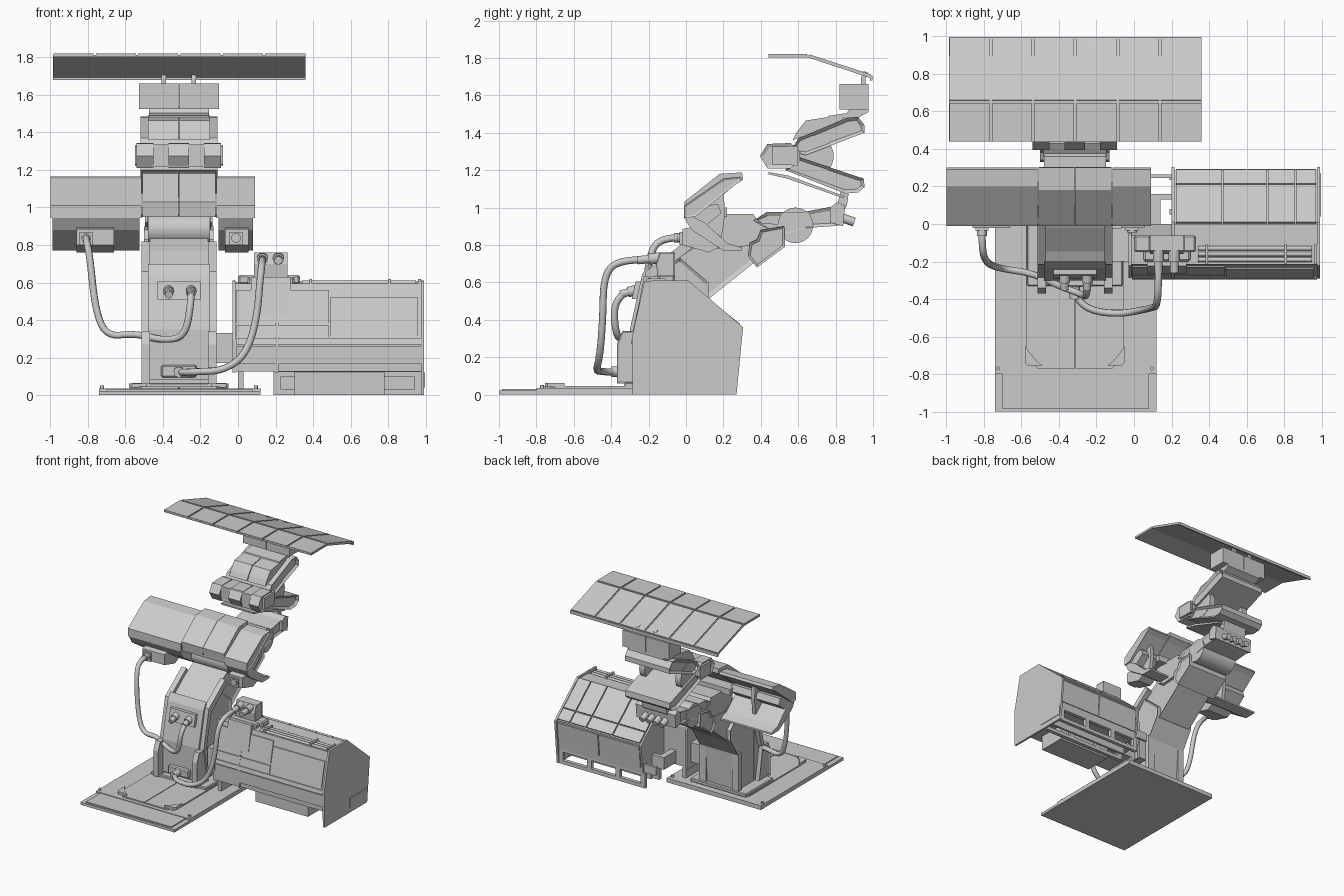
import bpy, bmesh, math
from mathutils import Vector


def finish(name, bm, smooth=False):
    bmesh.ops.recalc_face_normals(bm, faces=bm.faces)
    me = bpy.data.meshes.new(name)
    bm.to_mesh(me)
    bm.free()
    ob = bpy.data.objects.new(name, me)
    bpy.context.collection.objects.link(ob)
    if smooth:
        for p in me.polygons:
            p.use_smooth = len(p.vertices) == 4
    return ob


def prism(name, pts, x0, x1, inset=0.0, depth=0.0):
    """Side profile (y, z) extruded along x; end caps may be recessed."""
    bm = bmesh.new()
    a = [bm.verts.new((x0, y, z)) for y, z in pts]
    b = [bm.verts.new((x1, y, z)) for y, z in pts]
    caps = [bm.faces.new(a), bm.faces.new(b)]
    n = len(pts)
    for i in range(n):
        bm.faces.new((a[i], a[(i + 1) % n], b[(i + 1) % n], b[i]))
    bmesh.ops.recalc_face_normals(bm, faces=bm.faces)
    if inset:
        bmesh.ops.inset_individual(bm, faces=caps, thickness=inset, depth=-depth)
    return finish(name, bm)


def box(name, x0, x1, y0, y1, z0, z1, bev=0.0):
    bm = bmesh.new()
    bmesh.ops.create_cube(bm, size=1)
    for v in bm.verts:
        v.co = ((x0, x1)[v.co.x > 0], (y0, y1)[v.co.y > 0], (z0, z1)[v.co.z > 0])
    if bev:
        bmesh.ops.bevel(bm, geom=bm.edges[:], offset=bev, segments=1, affect='EDGES')
    return finish(name, bm)


def cyl(name, p, q, r, seg=16):
    p, q = Vector(p), Vector(q)
    bm = bmesh.new()
    bmesh.ops.create_cone(bm, cap_ends=True, segments=seg, radius1=r, radius2=r, depth=(q - p).length)
    rot = (q - p).to_track_quat('Z', 'Y')
    for v in bm.verts:
        v.co = rot @ v.co + (p + q) / 2
    return finish(name, bm, True)


def cable(name, pts, r=0.019):
    cu = bpy.data.curves.new(name, 'CURVE')
    cu.dimensions, cu.bevel_depth, cu.bevel_resolution = '3D', r, 2
    s = cu.splines.new('NURBS')
    s.points.add(len(pts) - 1)
    for p, c in zip(s.points, pts):
        p.co = (*c, 1)
    s.use_endpoint_u, s.order_u, s.resolution_u = True, 3, 6
    ob = bpy.data.objects.new(name, cu)
    bpy.context.collection.objects.link(ob)


def plate(name, pts, z0, z1):
    """Outline (x, y) raised from z0 to z1."""
    bm = bmesh.new()
    f = bm.faces.new([bm.verts.new((x, y, z0)) for x, y in pts])
    g = bmesh.ops.extrude_face_region(bm, geom=[f])
    for v in g['geom']:
        if isinstance(v, bmesh.types.BMVert):
            v.co.z = z1
    return finish(name, bm)


def strip(name, xs, p, q, t, gap=0.008):
    """Row of thin tiles on a sloped line p -> q (y, z), split along x."""
    p, q = Vector(p), Vector(q)
    d = (q - p).normalized()
    n = Vector((-d.y, d.x)) * t
    p, q = p + d * gap / 2, q - d * gap / 2
    for a, b in zip(xs, xs[1:]):
        prism(name, [p, q, q + n, p + n], a + gap / 2, b - gap / 2)


CX = -0.315   # centre line of the arm

# Base plate with front lip and raised split deck
box("base_plate", -0.74, 0.12, -0.80, 0.08, 0.0, 0.035)
box("base_front_lip", -0.74, 0.12, -1.0, -0.795, 0.0, 0.022)
box("base_lip_step", -0.70, 0.08, -0.985, -0.80, 0.02, 0.03)
for s in (-1, 1):
    X = lambda d: CX + s * d
    plate("base_deck", [(X(0.003), -0.77), (X(0.2), -0.77), (X(0.26), -0.70), (X(0.26), 0.0), (X(0.003), 0.0)], 0.03, 0.045)
    plate("deck_corner_bracket", [(X(0.17), -0.755), (X(0.25), -0.755), (X(0.265), -0.74), (X(0.265), -0.65), (X(0.245), -0.68), (X(0.20), -0.735)], 0.04, 0.062)
    for y in (-0.77, 0.04):
        cyl("base_bolt", (X(0.41), y, 0.03), (X(0.41), y, 0.052), 0.011, 8)

# Column
prism("column", [(-0.28, 0.04), (-0.28, 0.34), (-0.21, 0.64), (-0.03, 0.73), (0.12, 0.6),
                 (0.12, 0.52), (0.02, 0.36), (0.0, 0.04)], CX - 0.175, CX + 0.175, 0.02, 0.012)
prism("column_front_cover", [(-0.30, 0.08), (-0.30, 0.35), (-0.235, 0.64), (-0.2, 0.70), (-0.2, 0.08)], CX - 0.165, CX + 0.165)
box("column_foot", -0.57, -0.06, -0.33, 0.03, 0.035, 0.065, 0.006)
for s in (-1, 1):
    a, b = sorted((CX + s * 0.155, CX + s * 0.20))
    prism("column_side_bracket", [(-0.37, 0.06), (-0.37, 0.27), (-0.34, 0.34), (-0.27, 0.34), (-0.22, 0.06)], a, b, 0.012, 0.006)
    prism("column_side_rail", [(-0.285, 0.34), (-0.215, 0.66), (0.0, 0.82), (0.03, 0.78), (-0.18, 0.62), (-0.25, 0.34)], a, b)
    box("column_rear_rib", *sorted((CX + s * 0.12, CX + s * 0.18)), -0.02, 0.02, 0.06, 0.38)

# Column sockets
prism("column_socket_plate", [(-0.29, 0.51), (-0.27, 0.605), (-0.24, 0.605), (-0.25, 0.51)], -0.43, -0.2)
for x in (-0.37, -0.25):
    cyl("column_socket", (x, -0.26, 0.56), (x, -0.31, 0.548), 0.028)
    cyl("column_plug", (x, -0.30, 0.55), (x, -0.35, 0.535), 0.021)
box("column_low_socket", -0.41, -0.22, -0.335, -0.28, 0.095, 0.16, 0.008)
cyl("low_plug", (CX, -0.33, 0.125), (CX, -0.40, 0.122), 0.028)

# Lower arm and its sleeve
prism("lower_arm", [(-0.2, 0.63), (-0.02, 0.77), (0.10, 0.84), (0.42, 0.90), (0.42, 0.75), (0.12, 0.51), (0.0, 0.5)],
      CX - 0.155, CX + 0.155, 0.025, 0.012)
prism("arm_sleeve", [(0.33, 0.74), (0.34, 0.81), (0.38, 0.83), (0.40, 0.88), (0.525, 0.90),
                     (0.53, 0.79), (0.38, 0.68)], CX - 0.185, CX + 0.185, 0.015, 0.01)
prism("arm_upper_hood", [(0.16, 0.78), (0.2, 0.965), (0.36, 0.965), (0.39, 0.92), (0.5, 0.91), (0.40, 0.80)], CX - 0.165, CX + 0.165)
cyl("shoulder_drum", (CX - 0.165, 0.16, 0.885), (CX + 0.165, 0.16, 0.885), 0.085, 24)

# Elbow and forearm
cyl("elbow_drum", (CX - 0.165, 0.585, 0.905), (CX + 0.165, 0.585, 0.905), 0.095, 24)
prism("forearm", [(0.36, 0.93), (0.43, 0.975), (0.62, 0.975), (0.78, 1.005), (0.84, 1.005), (0.84, 0.905), (0.64, 0.89), (0.5, 0.85)],
      CX - 0.168, CX + 0.168, 0.02, 0.012)
prism("wrist_block", [(0.77, 0.92), (0.77, 1.0), (0.81, 1.03), (0.85, 1.01), (0.84, 0.90)], CX - 0.18, CX + 0.18)
prism("wrist_riser", [(0.80, 0.98), (0.83, 1.10), (0.87, 1.08), (0.86, 1.01), (0.84, 0.98)], CX - 0.11, CX + 0.11)
for x in (CX - 0.09, CX - 0.03, CX + 0.03, CX + 0.09):
    cyl("wrist_plug", (x, 0.82, 0.95), (x, 0.90, 0.922), 0.024, 12)

# Folding linkage: lower and upper bars with centre hub
lower = [(0.53, 1.20), (0.60, 1.27), (0.95, 1.155), (0.955, 1.11), (0.92, 1.08), (0.85, 1.075)]
upper = [(0.56, 1.30), (0.60, 1.37), (0.86, 1.48), (0.92, 1.485), (0.955, 1.44), (0.955, 1.40), (0.64, 1.28)]
for nm, prof in (("linkage_lower", lower), ("linkage_upper", upper)):
    prism(nm + "_core", prof, CX - 0.165, CX + 0.165)
    for a in (-0.205, 0.165):
        prism(nm + "_side_bar", prof, CX + a, CX + a + 0.04, 0.02, 0.018)
for a in (-0.165, 0.003):
    prism("linkage_top_cover", [(0.57, 1.36), (0.59, 1.40), (0.64, 1.465), (0.80, 1.49), (0.86, 1.47)], CX + a, CX + a + 0.162)
prism("linkage_base_flap", [(0.44, 1.19), (0.55, 1.17), (0.85, 1.06), (0.84, 1.05), (0.54, 1.155), (0.44, 1.178)], CX - 0.15, CX + 0.15)
hub = [(0.395, 1.275), (0.435, 1.34), (0.56, 1.345), (0.61, 1.30), (0.61, 1.25), (0.56, 1.21), (0.435, 1.21)]
for a, b in ((-0.225, -0.135), (-0.055, 0.055), (0.135, 0.225)):
    prism("linkage_hub", hub, CX + a, CX + b, 0.02, 0.008)
box("linkage_hub_axle", CX - 0.14, CX + 0.14, 0.43, 0.6, 1.215, 1.335)
for s in (-1, 1):
    cyl("linkage_disc", (CX + s * 0.14, 0.68, 1.275), (CX + s * 0.19, 0.68, 1.275), 0.11, 24)
    prism("hub_side_plate", [(0.46, 1.23), (0.46, 1.325), (0.60, 1.33), (0.60, 1.225)], *sorted((CX + s * 0.21, CX + s * 0.235)))

# Head block and its neck
prism("head_neck", [(0.75, 1.475), (0.92, 1.48), (0.975, 1.51), (0.975, 1.535), (0.88, 1.535), (0.86, 1.505), (0.76, 1.49)], CX - 0.16, CX + 0.16)
for a, b in ((-0.213, -0.001), (0.001, 0.213)):
    box("head_block", CX + a, CX + b, 0.82, 0.975, 1.525, 1.66)
for s in (-1, 1):
    prism("panel_post", [(0.935, 1.65), (0.935, 1.69), (0.95, 1.73), (0.975, 1.72), (0.96, 1.69), (0.96, 1.65)],
          CX + s * 0.08 - 0.012, CX + s * 0.08 + 0.012)

# Roof panel: bent sheet, tiles and rear lip
prism("roof_sheet", [(0.44, 1.803), (0.65, 1.803), (0.985, 1.693), (0.99, 1.703), (0.655, 1.813), (0.44, 1.813)], -0.985, 0.36)
xs = [-0.99 + i * 0.2258 for i in range(7)]
strip("roof_tile_flat", xs, (0.435, 1.811), (0.652, 1.811), 0.010, 0.012)
strip("roof_tile_slope", xs, (0.652, 1.811), (0.992, 1.700), 0.010, 0.012)
box("roof_rear_lip", -0.985, 0.36, 0.985, 0.998, 1.68, 1.705)

# Shoulder pods: upper and lower shells, core, rib
shell_up = [(-0.01, 0.945), (-0.01, 1.01), (0.20, 1.155), (0.29, 1.165), (0.30, 1.145), (0.26, 1.12), (0.05, 0.95)]
shell_mid = [(0.0, 0.95), (-0.01, 1.03), (0.18, 1.18), (0.30, 1.188), (0.305, 1.15), (0.26, 1.12), (0.06, 0.95)]
shell_low = [(-0.01, 0.945), (0.04, 0.95), (0.10, 0.92), (0.22, 0.81), (0.30, 0.785), (0.30, 0.77), (0.2, 0.77), (0.03, 0.88)]
for a, b in ((-0.195, -0.001), (0.001, 0.195)):
    prism("shoulder_middle", shell_mid, CX + a, CX + b)
prism("shoulder_mount", [(0.04, 0.96), (0.1, 1.0), (0.22, 1.0), (0.22, 0.95)], CX - 0.24, CX + 0.24)
for a, b in ((-1.0, -0.515), (-0.115, 0.09)):
    prism("pod_upper_shell", shell_up, a, b, 0.012, 0.006)
    prism("pod_lower_shell", shell_low, a + 0.01, b - 0.01)
    prism("pod_core", [(0.02, 0.92), (0.02, 0.99), (0.17, 1.02), (0.19, 0.97), (0.1, 0.9)], a + 0.02, b - 0.02)
    m = (a + b) / 2
    prism("pod_rib", [(0.06, 0.95), (0.2, 1.08), (0.21, 0.97), (0.19, 0.84)], m - 0.015, m + 0.015)

# Pod socket boxes
for a, b, x in ((-0.86, -0.66, -0.81), (-0.07, 0.055, -0.01)):
    prism("pod_socket_box", [(-0.02, 0.80), (-0.02, 0.885), (0.06, 0.9), (0.18, 0.79), (0.12, 0.76)], a, b)
    box("pod_socket_face", x - 0.035, x + 0.035, -0.035, -0.01, 0.80, 0.87)
    cyl("pod_plug", (x, -0.01, 0.838), (x, -0.065 if x < -0.5 else -0.045, 0.838), 0.026)

# Console body with end panels
body = [(-0.275, 0.125), (-0.28, 0.30), (-0.215, 0.595), (0.0, 0.60), (0.285, 0.36), (0.265, 0.12)]
endp = [(-0.285, 0.0), (-0.29, 0.30), (-0.222, 0.608), (0.01, 0.612), (0.305, 0.36), (0.27, 0.0)]
prism("console_body", body, 0.21, 0.98)
prism("console_end_panel", endp, 0.975, 0.992)
prism("console_inner_panel", [(y, max(z, 0.12)) for y, z in endp], 0.20, 0.215)
prism("console_side_bay", [(-0.28, 0.125), (-0.28, 0.30), (-0.215, 0.595), (-0.06, 0.60), (0.0, 0.45), (0.0, 0.125)], -0.015, 0.21, 0.02, 0.01)
prism("console_left_cheek", [(-0.285, 0.12), (-0.288, 0.30), (-0.222, 0.608), (-0.05, 0.61), (0.03, 0.45), (0.03, 0.12)], -0.03, -0.012)
box("console_end_badge", 0.99, 0.997, 0.04, 0.27, 0.04, 0.12)
box("console_foot", 0.0, 0.03, -0.26, 0.0, 0.03, 0.13)
box("console_link_box", -0.14, -0.02, -0.2, -0.02, 0.17, 0.33)
box("console_link_rear", 0.09, 0.14, -0.01, 0.16, 0.14, 0.24)
box("console_link_rear_bar", 0.09, 0.21, 0.245, 0.265, 0.13, 0.2)
box("console_link_rear_arm", 0.13, 0.21, 0.13, 0.16, 0.14, 0.24)

# Console front skins (vertical band and stepped slope panel)
box("console_front_band", -0.01, 0.975, -0.288, -0.27, 0.165, 0.262)
slope = lambda z: -0.28 + (z - 0.30) * 0.22
for a, b, z0, z1 in ((-0.01, 0.485, 0.385, 0.56), (-0.01, 0.975, 0.27, 0.302), (0.49, 0.96, 0.315, 0.52), (-0.01, 0.485, 0.31, 0.37)):
    prism("console_front_skin", [(slope(z0), z0), (slope(z1), z1), (slope(z1) - 0.008, z1), (slope(z0) - 0.008, z0)], a, b)

# Console rear tiles and top rails
xr = [0.22, 0.47, 0.71, 0.86, 0.975]
strip("console_rear_tile", xr, (0.285, 0.366), (0.205, 0.43), -0.012)
strip("console_rear_tile", xr, (0.205, 0.43), (0.0, 0.602), -0.012)
strip("console_rear_skin", [0.22, 0.6, 0.975], (0.268, 0.16), (0.286, 0.35), -0.008)
for y in (-0.13, -0.16, -0.19):
    cyl("console_top_pipe", (0.34, y, 0.598), (0.95, y, 0.598), 0.012, 8)
for x in (0.38, 0.80, 0.96):
    box("pipe_clamp", x, x + 0.015, -0.21, -0.11, 0.58, 0.62)

# Console underside: box and rear frame with backing
box("console_under_box", 0.30, 0.78, -0.2, 0.03, 0.0, 0.13)
box("under_frame_back", 0.22, 0.97, 0.12, 0.14, 0.02, 0.125)
for y in (0.05, 0.235):
    box("under_rail", 0.19, 0.98, y, y + 0.03, 0.0, 0.03)
    box("under_rail_top", 0.19, 0.98, y, y + 0.03, 0.10, 0.13)
    for x in (0.19, 0.42, 0.68, 0.94):
        box("under_post", x, x + 0.04, y, y + 0.03, 0.02, 0.12)

# Console connector unit
prism("connector_plate", [(-0.265, 0.42), (-0.225, 0.63), (-0.2, 0.63), (-0.24, 0.42)], 0.07, 0.28)
box("connector_base", 0.05, 0.30, -0.2, -0.06, 0.58, 0.63, 0.01)
prism("connector_block", [(-0.15, 0.61), (-0.16, 0.70), (-0.14, 0.76), (-0.06, 0.76), (-0.06, 0.61)], 0.085, 0.265, 0.01, 0.005)
for a, b in ((0.26, 0.33), (0.0, 0.09)):
    box("connector_side_pod", a, b, -0.15, -0.06, 0.59, 0.64, 0.01)
for x in (0.13, 0.215):
    cyl("connector_socket", (x, -0.14, 0.73), (x, -0.20, 0.725), 0.03)
    cyl("connector_plug", (x, -0.19, 0.725), (x, -0.26, 0.718), 0.022)

# Cables
cable("console_cable", [(0.13, -0.24, 0.72), (0.13, -0.36, 0.72), (0.12, -0.44, 0.64), (0.10, -0.445, 0.40), (0.04, -0.46, 0.21),
                        (-0.08, -0.48, 0.13), (-0.22, -0.465, 0.125), (-0.30, -0.41, 0.12), (CX, -0.36, 0.122)])
cable("pod_cable", [(-0.81, -0.04, 0.838), (-0.81, -0.14, 0.838), (-0.79, -0.20, 0.74), (-0.76, -0.22, 0.45), (-0.70, -0.24, 0.31),
                    (-0.55, -0.26, 0.33), (-0.40, -0.33, 0.29), (-0.28, -0.375, 0.31), (-0.25, -0.39, 0.50), (-0.25, -0.33, 0.54)])
